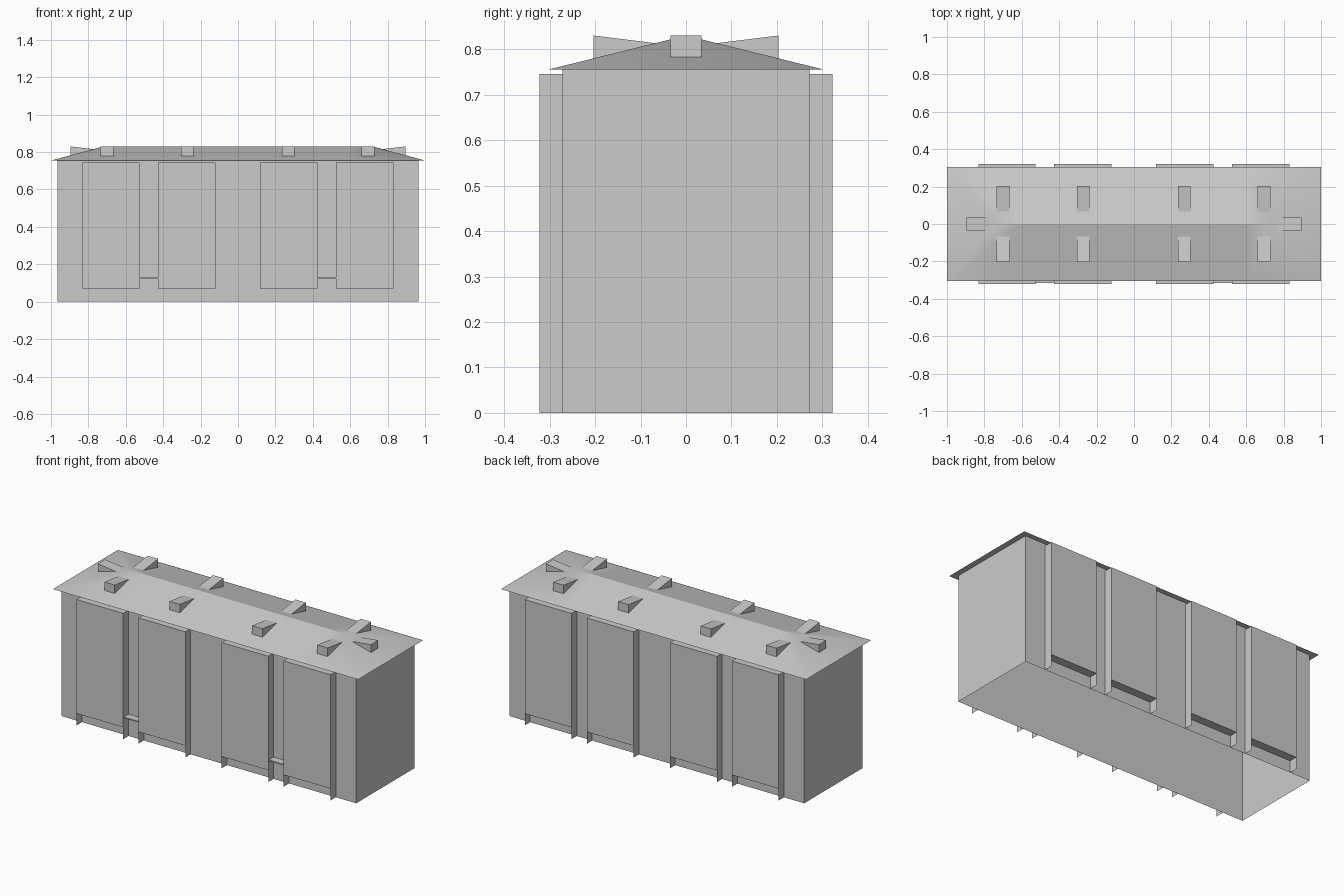
import bpy, bmesh, math

cube = bpy.data.objects.get("Cube")
if cube:
    bpy.data.objects.remove(cube, do_unlink=True)

grey = bpy.data.materials.new("plain_grey")
grey.use_nodes = True
grey.diffuse_color = (0.6, 0.6, 0.6, 1)
bsdf = grey.node_tree.nodes["Principled BSDF"]
bsdf.inputs["Base Color"].default_value = (0.6, 0.6, 0.6, 1)
bsdf.inputs["Roughness"].default_value = 0.8


def add_mesh(name, verts, faces):
    mesh = bpy.data.meshes.new(name)
    mesh.from_pydata(verts, [], faces)
    bm = bmesh.new()
    bm.from_mesh(mesh)
    bmesh.ops.recalc_face_normals(bm, faces=bm.faces)
    bm.to_mesh(mesh)
    bm.free()
    mesh.materials.append(grey)
    obj = bpy.data.objects.new(name, mesh)
    bpy.context.collection.objects.link(obj)
    return obj


def prism(name, section, width, centre=(0, 0), angle=0):
    """Extrude an (outward, z) section sideways, then turn it about z."""
    n = len(section)
    c, s = math.cos(angle), math.sin(angle)
    verts = []
    for side in (-width / 2, width / 2):
        for out, z in section:
            verts.append((centre[0] + out * c - side * s,
                          centre[1] + out * s + side * c, z))
    faces = [tuple(range(n)), tuple(range(n, 2 * n))]
    faces += [(i, (i + 1) % n, (i + 1) % n + n, i + n) for i in range(n)]
    return add_mesh(name, verts, faces)


def box(name, x, y, z):
    return prism(name, [(x[0], z[0]), (x[1], z[0]), (x[1], z[1]), (x[0], z[1])],
                 abs(y[1] - y[0]), (0, (y[0] + y[1]) / 2))


# Hollow body: four walls, open underneath
HALF_X, HALF_Y, EAVE, FACE_Y = 0.965, 0.272, 0.755, 0.322
corners = [(-HALF_X, -HALF_Y), (HALF_X, -HALF_Y), (HALF_X, HALF_Y), (-HALF_X, HALF_Y)]
add_mesh("body_walls", [(x, y, z) for z in (0, EAVE) for x, y in corners],
         [(i, (i + 1) % 4, (i + 1) % 4 + 4, i + 4) for i in range(4)])

# Hipped roof: crisp ridge, softly shaded hips, closed underside
ROOF_Y, RIDGE_X, RIDGE_Z, SOFT_X = 0.304, 0.72, 0.83, 0.6
roof_verts = [(x, y, EAVE) for y in (-ROOF_Y, ROOF_Y) for x in (-1, -SOFT_X, SOFT_X, 1)]
roof_verts += [(x, 0, RIDGE_Z) for x in (-RIDGE_X, -SOFT_X, SOFT_X, RIDGE_X)]
roof_faces = [(0, 4, 8), (3, 7, 11), (0, 1, 2, 3, 7, 6, 5, 4)]
for row in (0, 4):
    roof_faces += [(row + i, row + i + 1, 9 + i, 8 + i) for i in range(3)]
roof = add_mesh("roof", roof_verts, roof_faces)
bpy.context.view_layer.objects.active = roof
roof.select_set(True)
bpy.ops.object.shade_smooth_by_angle(angle=math.radians(25))
roof.select_set(False)

# Raised panels whose thin side fins reach the ground
panels = [(-0.832, -0.527), (-0.427, -0.12), (0.118, 0.424), (0.525, 0.831)]
for side, label in ((-1, "front"), (1, "back")):
    inner, outer = side * HALF_Y, side * FACE_Y
    for a, b in panels:
        box(label + "_panel", (a, b), (inner, outer), (0.07, 0.745))
        for x in (a, b):
            add_mesh(label + "_panel_fin",
                     [(x, inner, 0), (x, outer, 0), (x, outer, 0.07), (x, inner, 0.07)],
                     [(0, 1, 2, 3)])

# Front ledges in the narrow gaps between panels
for left, right in (panels[:2], panels[2:]):
    box("front_ledge", (left[1], right[0]), (-0.316, -HALF_Y), (0.122, 0.129))

# Wedge shaped roof vents, facing outward on all four slopes
for side in (-1, 1):
    turn = side * math.pi / 2
    for x in (-0.7, -0.272, 0.268, 0.695):
        prism("roof_vent", [(0.203, 0.779), (0.203, 0.83), (0.065, 0.813)],
              0.068, (x, 0), turn)
    prism("end_vent", [(0.895, 0.779), (0.895, 0.83), (0.74, 0.812)],
          0.068, (0, 0), 0 if side > 0 else math.pi)
